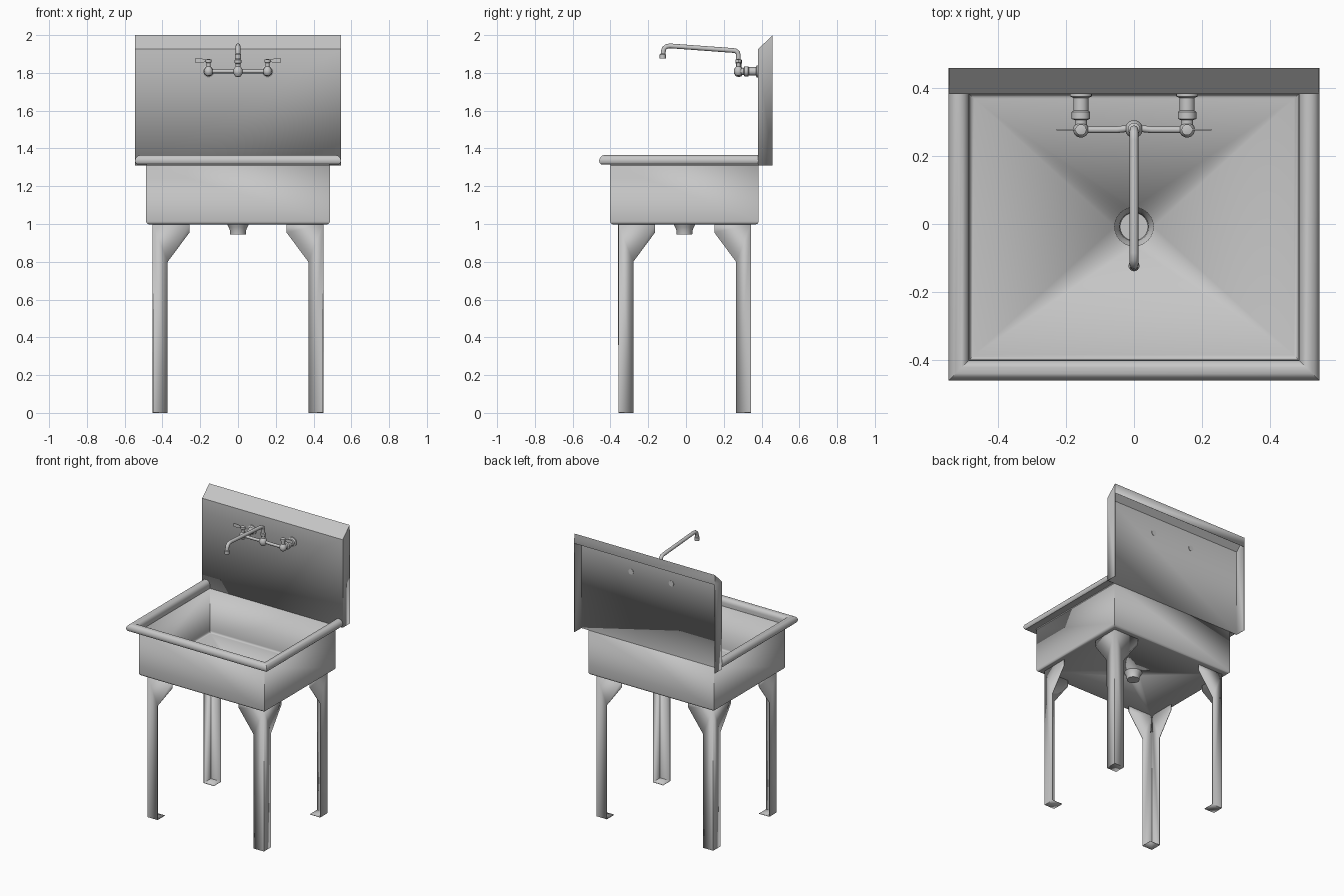
import bpy, bmesh, math
from mathutils import Matrix, Vector

if "Cube" in bpy.data.objects:
    bpy.data.objects.remove(bpy.data.objects["Cube"])

GREY = (0.57, 0.57, 0.57, 1)
steel = bpy.data.materials.new("grey steel")
steel.use_nodes = True
steel.diffuse_color = GREY
steel.node_tree.nodes["Principled BSDF"].inputs["Base Color"].default_value = GREY

SHEET = 0.004            # sheet metal thickness
HX, FRONT, BACK = 0.485, -0.40, 0.383   # basin walls
RIM_BASE = 1.31


def finish(name, bm, sheet=0, angle=35):
    """Turn a bmesh into a shaded object, thickened when it is sheet metal."""
    bmesh.ops.recalc_face_normals(bm, faces=bm.faces)
    mesh = bpy.data.meshes.new(name)
    bm.to_mesh(mesh)
    bm.free()
    mesh.materials.append(steel)
    ob = bpy.data.objects.new(name, mesh)
    bpy.context.collection.objects.link(ob)
    bpy.ops.object.select_all(action='DESELECT')
    ob.select_set(True)
    bpy.context.view_layer.objects.active = ob
    bpy.ops.object.shade_smooth_by_angle(angle=math.radians(angle))
    if sheet:
        mod = ob.modifiers.new("thickness", 'SOLIDIFY')
        mod.thickness = sheet
        mod.offset = 0
    return ob


def poly(bm, pts):
    return bm.faces.new([bm.verts.new(p) for p in pts])


def weld(bm):
    bmesh.ops.remove_doubles(bm, verts=bm.verts, dist=1e-5)


def lathe(name, profile, matrix, steps=24):
    """Revolve (radius, height) points around local z."""
    bm = bmesh.new()
    vs = [bm.verts.new((r, 0, h)) for r, h in profile]
    es = [bm.edges.new(p) for p in zip(vs, vs[1:])]
    bmesh.ops.spin(bm, geom=vs + es, axis=(0, 0, 1), cent=(0, 0, 0),
                   angle=math.tau, steps=steps)
    weld(bm)
    bmesh.ops.transform(bm, matrix=matrix, verts=bm.verts)
    return finish(name, bm)


def tube(name, pts, radius):
    """Round pipe through the given points."""
    cu = bpy.data.curves.new(name, 'CURVE')
    cu.dimensions = '3D'
    cu.bevel_depth = radius
    cu.bevel_resolution = 4
    cu.use_fill_caps = True
    sp = cu.splines.new('POLY')
    sp.points.add(len(pts) - 1)
    for p, co in zip(sp.points, pts):
        p.co = (*co, 1)
    cu.materials.append(steel)
    ob = bpy.data.objects.new(name, cu)
    bpy.context.collection.objects.link(ob)
    bpy.ops.object.select_all(action='DESELECT')
    ob.select_set(True)
    bpy.context.view_layer.objects.active = ob
    bpy.ops.object.convert(target='MESH')
    bpy.ops.object.shade_smooth_by_angle(angle=math.radians(40))


# Basin: open box, rounded bottom edges, round drain opening in the floor
bm = bmesh.new()
bmesh.ops.create_cube(bm, size=1)
for v in bm.verts:
    v.co = (v.co.x * 2 * HX, BACK if v.co.y > 0 else FRONT, RIM_BASE if v.co.z > 0 else 1.0)
bmesh.ops.delete(bm, geom=[f for f in bm.faces if f.calc_center_median().z > 1.3], context='FACES_ONLY')
low = [e for e in bm.edges if all(v.co.z < 1.01 for v in e.verts)]
bmesh.ops.bevel(bm, geom=low, offset=0.015, segments=4, profile=0.5, affect='EDGES')
floor = [f for f in bm.faces if all(v.co.z < 1.0005 for v in f.verts)]
bmesh.ops.delete(bm, geom=floor, context='FACES_ONLY')
loop = [e for e in bm.edges if all(v.co.z < 1.0005 for v in e.verts)]
ring = bmesh.ops.create_circle(bm, segments=24, radius=0.057,
                               matrix=Matrix.Translation((0, -0.008, 1.0)))['verts']
hole = list({e for v in ring for e in v.link_edges})
bmesh.ops.triangle_fill(bm, edges=loop + hole, use_beauty=True, normal=(0, 0, 1))
finish("basin", bm, SHEET)

# Drain cup below the floor
lathe("drain", [(0.058, 1.0), (0.05, 0.984), (0.043, 0.967), (0.041, 0.945), (0, 0.945)],
      Matrix.Translation((0, -0.008, 0)))

# Rolled rim: mitred sweep around front and sides, ends open at the back
prof = [(0, RIM_BASE)]
prof += [(0.03 - 0.03 * math.cos(math.pi * i / 10), 1.335 + 0.03 * math.sin(math.pi * i / 10))
         for i in range(11)]
prof += [(0.058, 1.324), (0.052, 1.317), (0.043, 1.315), (0.004, 1.315)]
bm = bmesh.new()
rows = []
for o, z in prof:
    x, y = HX + o, FRONT - o
    rows.append([bm.verts.new(p) for p in ((-x, BACK, z), (-x, y, z), (x, y, z), (x, BACK, z))])
for a, b in zip(rows, rows[1:]):
    for i in range(3):
        bm.faces.new((a[i], a[i + 1], b[i + 1], b[i]))
finish("rolled_rim", bm)

# Backsplash: panel, sloped top, rear lip and two side flanges, open at the back
W, REAR = 0.543, 0.458
section = [(BACK, RIM_BASE), (BACK, 1.925), (REAR, 1.998), (REAR, 1.93)]
bm = bmesh.new()
for (y0, z0), (y1, z1) in zip(section, section[1:]):
    poly(bm, [(-W, y0, z0), (W, y0, z0), (W, y1, z1), (-W, y1, z1)])
for s in (-W, W):
    poly(bm, [(s, y, z) for y, z in section + [(REAR, RIM_BASE)]])
weld(bm)
finish("backsplash", bm, SHEET)

# Legs: angle sections with gusseted tops and flat foot plates
outline = [(0, 0), (0.078, 0), (0.078, 0.80), (0.193, 0.955), (0.193, 1.0), (0, 1.0)]
for sx, side in ((-1, "right"), (1, "left")):
    for sy, y0, end in ((-1, -0.357, "front"), (1, 0.343, "back")):
        x0 = sx * 0.45
        bm = bmesh.new()
        poly(bm, [(x0 - sx * w, y0, z) for w, z in outline])
        poly(bm, [(x0, y0 - sy * w, z) for w, z in outline])
        poly(bm, [(x0 - sx * a, y0 - sy * b, 0.002) for a, b in
                  ((0, 0), (0.078, 0), (0.078, 0.078), (0, 0.078))])
        for v in bm.verts:
            v.co.z = max(v.co.z, 0.002)
        weld(bm)
        finish(f"{end}_{side}_leg", bm, SHEET)

# Tap: wall unions, valves and lever handles on both sides
TY, TZ = 0.277, 1.808
to_front = Matrix.Rotation(math.radians(90), 4, 'X')   # local z points to -y
union = [(0, -0.004), (0.019, -0.004), (0.019, 0), (0.032, 0), (0.032, 0.008), (0.022, 0.013),
         (0.022, 0.05), (0.027, 0.054), (0.027, 0.074), (0.018, 0.078), (0.018, 0.104), (0, 0.104)]
valve = [(0, -0.025), (0.014, -0.021), (0.022, -0.01), (0.023, 0.003), (0.019, 0.016),
         (0.011, 0.026), (0.011, 0.045), (0.016, 0.048), (0.016, 0.062), (0, 0.066)]
lever = [(0.15, 1.858), (0.175, 1.859), (0.19, 1.852), (0.228, 1.854), (0.228, 1.876),
         (0.19, 1.876), (0.175, 1.87), (0.15, 1.871)]
for s, side in ((-1, "right"), (1, "left")):
    x = s * 0.156
    lathe(f"{side}_wall_union", union, Matrix.Translation((x, BACK, TZ)) @ to_front)
    lathe(f"{side}_valve", valve, Matrix.Translation((x, TY, TZ)))
    bm = bmesh.new()
    f = poly(bm, [(s * px, TY - 0.002, pz) for px, pz in lever])
    ext = bmesh.ops.extrude_face_region(bm, geom=[f])['geom']
    bmesh.ops.translate(bm, vec=Vector((0, 0.004, 0)),
                        verts=[g for g in ext if isinstance(g, bmesh.types.BMVert)])
    finish(f"{side}_lever", bm)

# Cross pipe and central hub
tube("cross_pipe", [(-0.156, TY, TZ), (-0.05, TY, TZ), (-0.025, TY + 0.003, TZ),
                    (0.025, TY + 0.003, TZ), (0.05, TY, TZ), (0.156, TY, TZ)], 0.010)
lathe("hub", [(0, -0.03), (0.014, -0.027), (0.024, -0.012), (0.026, 0.002), (0.021, 0.017),
              (0.014, 0.025), (0.014, 0.04), (0.018, 0.044), (0.018, 0.06), (0.012, 0.064), (0, 0.064)],
      Matrix.Translation((0, TY + 0.002, TZ)))

# Swinging spout with outlet collar
tube("spout", [(0, 0.277, 1.86), (0, 0.277, 1.895), (0, 0.273, 1.909), (0, 0.262, 1.917),
               (0, 0.245, 1.919), (0, -0.085, 1.943), (0, -0.103, 1.94), (0, -0.115, 1.93),
               (0, -0.12, 1.915), (0, -0.123, 1.885)], 0.0125)
lathe("outlet_collar", [(0, 0), (0.016, 0), (0.016, 0.022), (0.012, 0.026)],
      Matrix.Translation((0, -0.123, 1.876)))
